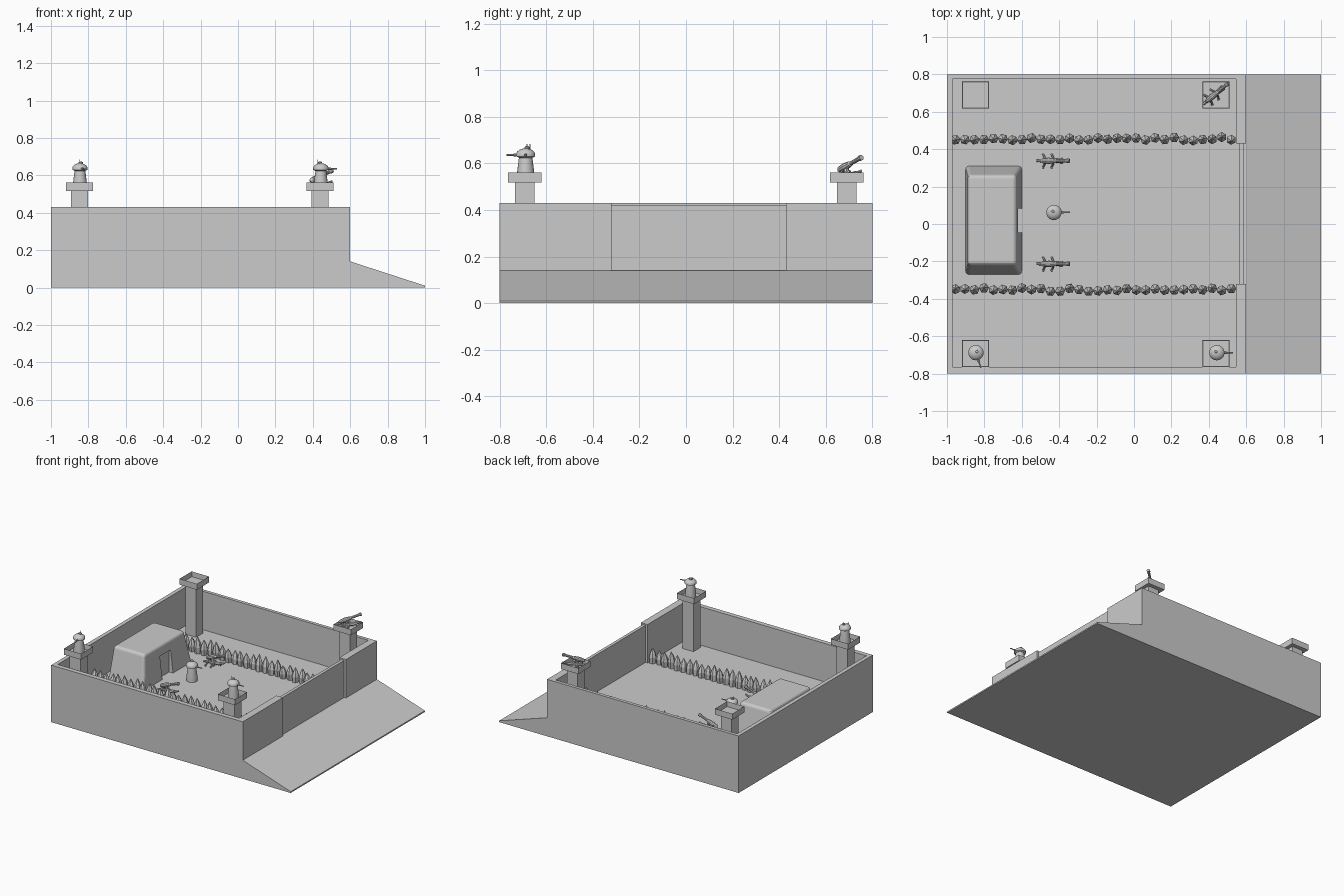
import bpy, bmesh, math, random
from mathutils import Matrix, Vector

if "Cube" in bpy.data.objects:
    bpy.data.objects.remove(bpy.data.objects["Cube"])

random.seed(4)
FLOOR = 0.14


def finish(bm, name):
    bmesh.ops.recalc_face_normals(bm, faces=bm.faces)
    me = bpy.data.meshes.new(name)
    bm.to_mesh(me)
    bm.free()
    ob = bpy.data.objects.new(name, me)
    bpy.context.collection.objects.link(ob)
    return ob


def add_box(bm, x0, x1, y0, y1, z0, z1):
    m = Matrix.Translation(((x0 + x1) / 2, (y0 + y1) / 2, (z0 + z1) / 2)) @ \
        Matrix.Diagonal((x1 - x0, y1 - y0, z1 - z0, 1))
    return bmesh.ops.create_cube(bm, size=1, matrix=m)["verts"]


def box(name, *b):
    bm = bmesh.new()
    add_box(bm, *b)
    return finish(bm, name)


def add_lathe(bm, profile, n, matrix=Matrix()):
    """Closed turned solid from (radius, height) pairs."""
    rings = []
    for r, z in profile:
        rings.append([bm.verts.new(matrix @ Vector((r * math.cos(2 * math.pi * i / n),
                      r * math.sin(2 * math.pi * i / n), z))) for i in range(n)])
    for a, b in zip(rings, rings[1:]):
        for i in range(n):
            j = (i + 1) % n
            bm.faces.new((a[i], a[j], b[j], b[i]))
    bm.faces.new(rings[0][::-1])
    bm.faces.new(rings[-1])


def along(p, q):
    """Matrix that carries the z axis onto the line from p to q."""
    d = Vector(q) - Vector(p)
    return Matrix.Translation(p) @ d.to_track_quat("Z", "Y").to_matrix().to_4x4()


def add_rod(bm, p, q, r0, r1, n=8):
    add_lathe(bm, [(r0, 0), (r1, (Vector(q) - Vector(p)).length)], n, along(p, q))


# Ground slab with entrance ramp
bm = bmesh.new()
side = [(-1, 0), (1, 0), (1, 0.01), (0.6, FLOOR), (-1, FLOOR)]
f = bm.faces.new([bm.verts.new((x, -0.8, z)) for x, z in side])
ext = bmesh.ops.extrude_face_region(bm, geom=[f])
bmesh.ops.translate(bm, vec=(0, 1.6, 0),
                    verts=[v for v in ext["geom"] if isinstance(v, bmesh.types.BMVert)])
finish(bm, "ground_and_ramp")

# Perimeter walls and gate
box("back_wall", -1, -0.97, -0.8, 0.8, FLOOR, 0.43)
box("left_wall", -0.97, 0.6, -0.8, -0.765, FLOOR, 0.43)
box("right_wall", -0.97, 0.6, 0.775, 0.8, FLOOR, 0.43)
box("gate_wall_left", 0.545, 0.6, -0.765, -0.32, FLOOR, 0.43)
box("gate_wall_right", 0.545, 0.6, 0.43, 0.775, FLOOR, 0.43)
box("gate", 0.562, 0.585, -0.32, 0.43, FLOOR, 0.42)


# Watchtowers: square post with an open tray on top
def tower(x, y):
    box("tower_post", x - 0.045, x + 0.045, y - 0.042, y + 0.042, FLOOR, 0.52)
    bm = bmesh.new()
    h = 0.072
    add_box(bm, x - h, x + h, y - h, y + h, 0.517, 0.562)
    bmesh.ops.recalc_face_normals(bm, faces=bm.faces)
    top = max(bm.faces, key=lambda f: f.calc_center_median().z)
    bmesh.ops.inset_region(bm, faces=[top], thickness=0.003)
    bmesh.ops.translate(bm, verts=top.verts, vec=(0, 0, -0.038))
    finish(bm, "tower_platform")


for x in (-0.848, 0.438):
    for y in (-0.692, 0.69):
        tower(x, y)

# Bunker with sloping sides and softened edges
bm = bmesh.new()
vs = add_box(bm, -0.90, -0.60, -0.27, 0.31, FLOOR, 0.385)
for v in vs:
    if v.co.z > 0.2:
        v.co.x = -0.888 if v.co.x < -0.75 else -0.63
        v.co.y = -0.218 if v.co.y < 0 else 0.26
bmesh.ops.bevel(bm, geom=[e for e in bm.edges if max(v.co.z for v in e.verts) > 0.2],
                offset=0.018, segments=3, profile=0.5, affect="EDGES")
bunker = finish(bm, "bunker")
cutter = box("doorway_cutter", -0.632, -0.55, -0.045, 0.082, FLOOR - 0.02, 0.31)
cutter.hide_render = True
cutter.hide_set(True)
mod = bunker.modifiers.new("doorway", "BOOLEAN")
mod.object = cutter
mod.operation = "DIFFERENCE"
mod.solver = "EXACT"

# Palisades: rows of rough sharpened stakes
for row, y in (("right_palisade", 0.455), ("left_palisade", -0.35)):
    bm = bmesh.new()
    count = 30
    for i in range(count):
        x = -0.955 + 1.475 * i / (count - 1)
        h = random.uniform(0.095, 0.125)
        m = Matrix.Translation((x, y + random.uniform(-0.007, 0.007), FLOOR)) @ \
            Matrix.Rotation(random.uniform(-0.08, 0.08), 4, "X") @ \
            Matrix.Rotation(random.uniform(0, 1), 4, "Z")
        add_lathe(bm, [(0.022, -0.01), (0.027, h * 0.4), (0.02, h * 0.65), (0.002, h)], 6, m)
    finish(bm, row)


# Round gun turret with dome, hatch, aerial and barrel
def turret(x, y, z, angle):
    bm = bmesh.new()
    add_lathe(bm, [(0.038, 0), (0.037, 0.035), (0.029, 0.1), (0.041, 0.106), (0.041, 0.118),
                   (0.036, 0.127), (0.022, 0.137), (0.006, 0.141)], 20)
    add_lathe(bm, [(0.011, 0.13), (0.011, 0.146), (0.006, 0.15)], 10,
              Matrix.Translation((-0.005, 0.006, 0)))
    add_rod(bm, (-0.018, 0.006, 0.13), (-0.018, 0.006, 0.16), 0.0015, 0.0015, 5)
    add_rod(bm, (0.03, 0, 0.112), (0.055, 0, 0.112), 0.007, 0.006)
    add_rod(bm, (0.05, 0, 0.112), (0.085, 0, 0.112), 0.004, 0.004)
    ob = finish(bm, "gun_turret")
    ob.location = (x, y, z)
    ob.rotation_euler.z = angle
    for p in ob.data.polygons:
        p.use_smooth = True
    ob.data.set_sharp_from_angle(angle=math.radians(35))


turret(-0.845, -0.688, 0.524, math.radians(-72))
turret(0.443, -0.688, 0.524, 0)
turret(-0.428, 0.062, FLOOR, 0)


# Field gun: tilted barrel and cradle on splayed legs
def field_gun(x, y, z, angle):
    bm = bmesh.new()
    add_lathe(bm, [(0.005, 0), (0.014, 0.012), (0.017, 0.05), (0.012, 0.085), (0.009, 0.09),
                   (0.009, 0.145), (0.012, 0.15), (0.012, 0.165)], 10,
              along((-0.065, 0, 0.045), (0.085, 0, 0.1)))
    add_rod(bm, (-0.085, 0, 0.016), (0.055, 0, 0.03), 0.007, 0.014)
    add_rod(bm, (0.05, 0, 0.03), (0.088, 0, 0.044), 0.009, 0.006)
    add_rod(bm, (-0.01, 0, 0), (-0.01, 0, 0.07), 0.014, 0.01)
    for s in (-1, 1):
        for lx in (-0.045, 0.0):
            add_rod(bm, (lx + 0.01, 0, 0.045), (lx - 0.005, s * 0.034, 0.003), 0.005, 0.005, 6)
            add_rod(bm, (lx - 0.005, s * 0.034, 0), (lx - 0.005, s * 0.034, 0.01), 0.007, 0.006, 6)
    ob = finish(bm, "field_gun")
    ob.location = (x, y, z)
    ob.rotation_euler.z = angle


field_gun(0.435, 0.695, 0.524, math.radians(40))
field_gun(-0.435, 0.338, FLOOR, 0)
field_gun(-0.435, -0.213, FLOOR, 0)
